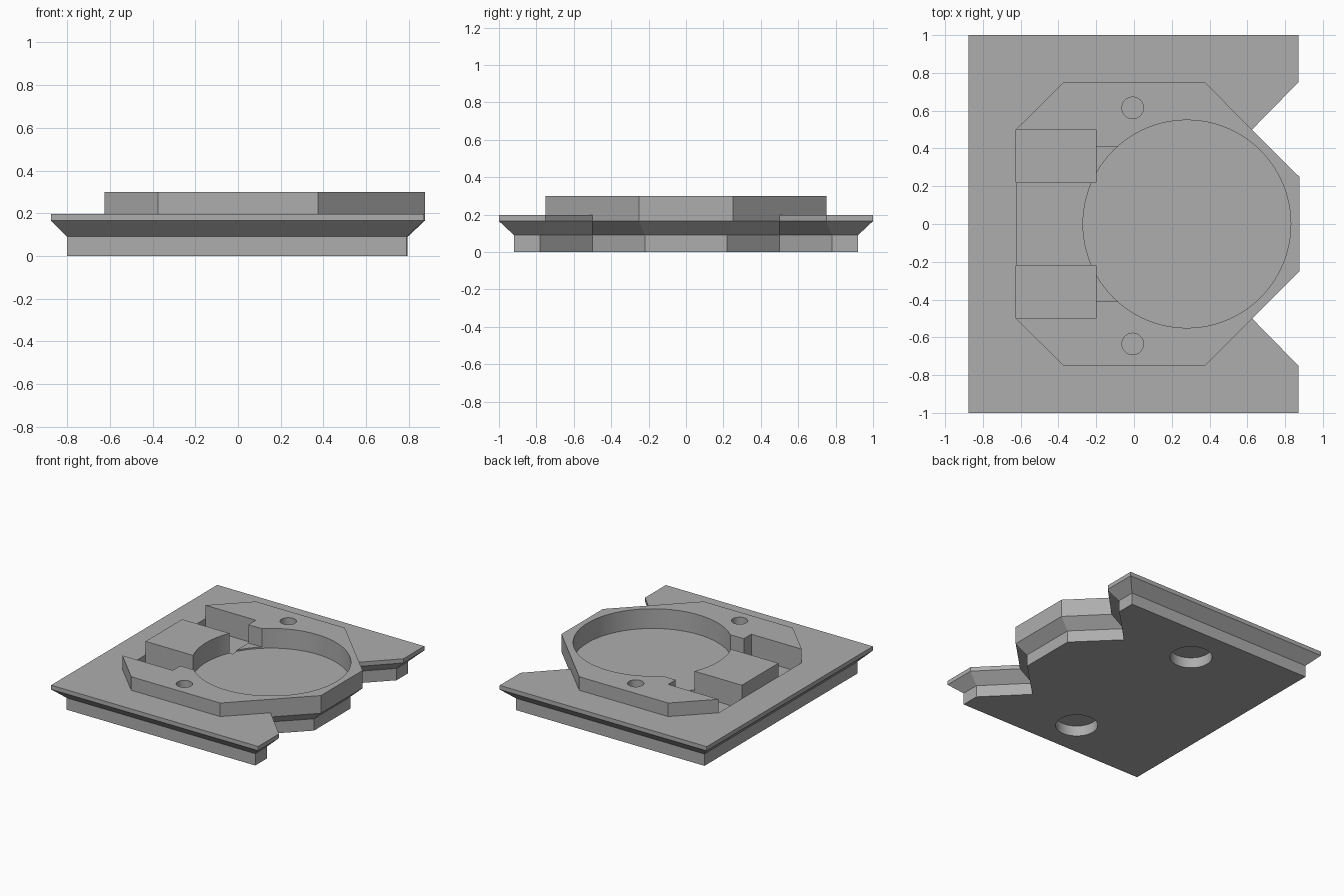
import bpy
import bmesh
from math import cos, sin, tau

old = bpy.data.objects.get("Cube")
if old:
    bpy.data.objects.remove(old, do_unlink=True)

grey = bpy.data.materials.new("plain grey")
grey.use_nodes = True
grey.diffuse_color = (0.42, 0.42, 0.42, 1)
grey.node_tree.nodes["Principled BSDF"].inputs["Base Color"].default_value = grey.diffuse_color


def loft(name, layers):
    """Stack of (outline, z) rings with equal point counts, capped at both ends."""
    bm = bmesh.new()
    rings = [[bm.verts.new((x, y, z)) for x, y in outline] for outline, z in layers]
    count = len(rings[0])
    for low, high in zip(rings, rings[1:]):
        for i in range(count):
            j = (i + 1) % count
            bm.faces.new((low[i], low[j], high[j], high[i]))
    bm.faces.new(rings[0][::-1])
    bm.faces.new(rings[-1])
    bmesh.ops.recalc_face_normals(bm, faces=bm.faces)
    mesh = bpy.data.meshes.new(name)
    bm.to_mesh(mesh)
    bm.free()
    mesh.materials.append(grey)
    obj = bpy.data.objects.new(name, mesh)
    bpy.context.collection.objects.link(obj)
    return obj


def mirrored(half):
    """Close an outline given for -y by mirroring it to +y."""
    return half + [(x, -y) for x, y in reversed(half)]


def box(x0, x1, y0, y1):
    return [(x0, y0), (x1, y0), (x1, y1), (x0, y1)]


def circle(x, y, r, n):
    return [(x + r * cos(tau * i / n), y + r * sin(tau * i / n)) for i in range(n)]


def cut(targets, outline, z0, z1):
    cutter = loft("cutter", [(outline, z0), (outline, z1)])
    cutter.hide_render = True
    for obj in targets:
        mod = obj.modifiers.new("cut", "BOOLEAN")
        mod.operation = "DIFFERENCE"
        mod.solver = "EXACT"
        mod.object = cutter
        bpy.context.view_layer.objects.active = obj
        bpy.ops.object.modifier_apply(modifier=mod.name)
    bpy.data.objects.remove(cutter, do_unlink=True)


# Notched plate: narrow foot, sloped flare, thin flange
wide = mirrored([(-0.875, -1), (0.87, -1), (0.87, -0.75), (0.625, -0.5), (0.875, -0.25)])
narrow = mirrored([(-0.8, -0.92), (0.79, -0.92), (0.79, -0.78), (0.512, -0.5), (0.795, -0.22)])
plate = loft("base_plate", [(narrow, 0), (narrow, 0.09), (wide, 0.165), (wide, 0.197)])
# mirrored() gives -y first, so the outline closes along the straight -x side

# Raised housing on top
rim = mirrored([(-0.625, -0.5), (-0.375, -0.75), (0.375, -0.75), (0.625, -0.5), (0.875, -0.25)])
housing = loft("raised_housing", [(rim, 0.197), (rim, 0.3)])
both = [plate, housing]

# Round well, side pockets and the short channels joining them
cut(both, circle(0.28, 0, 0.55, 96), 0.15, 0.4)
for side in (-1, 1):
    ys = sorted((side * 0.22, side * 0.5))
    cut([plate], box(-0.625, -0.2, *ys), 0.12, 0.4)
    cut([housing], box(-0.7, -0.2, *ys), 0.1, 0.4)
    ys = sorted((side * 0.22, side * 0.41))
    cut(both, box(-0.21, 0, *ys), 0.16, 0.4)

# Screw holes from above, wider blind holes from below
for y in (0.615, -0.635):
    cut(both, circle(-0.007, y, 0.057, 32), 0.13, 0.4)
    cut([plate], circle(-0.007, y, 0.148, 48), -0.1, 0.08)

# Smooth the round walls, keep the edges sharp
bpy.ops.object.select_all(action="DESELECT")
for obj in both:
    obj.select_set(True)
bpy.context.view_layer.objects.active = plate
bpy.ops.object.shade_smooth_by_angle(angle=0.4)
